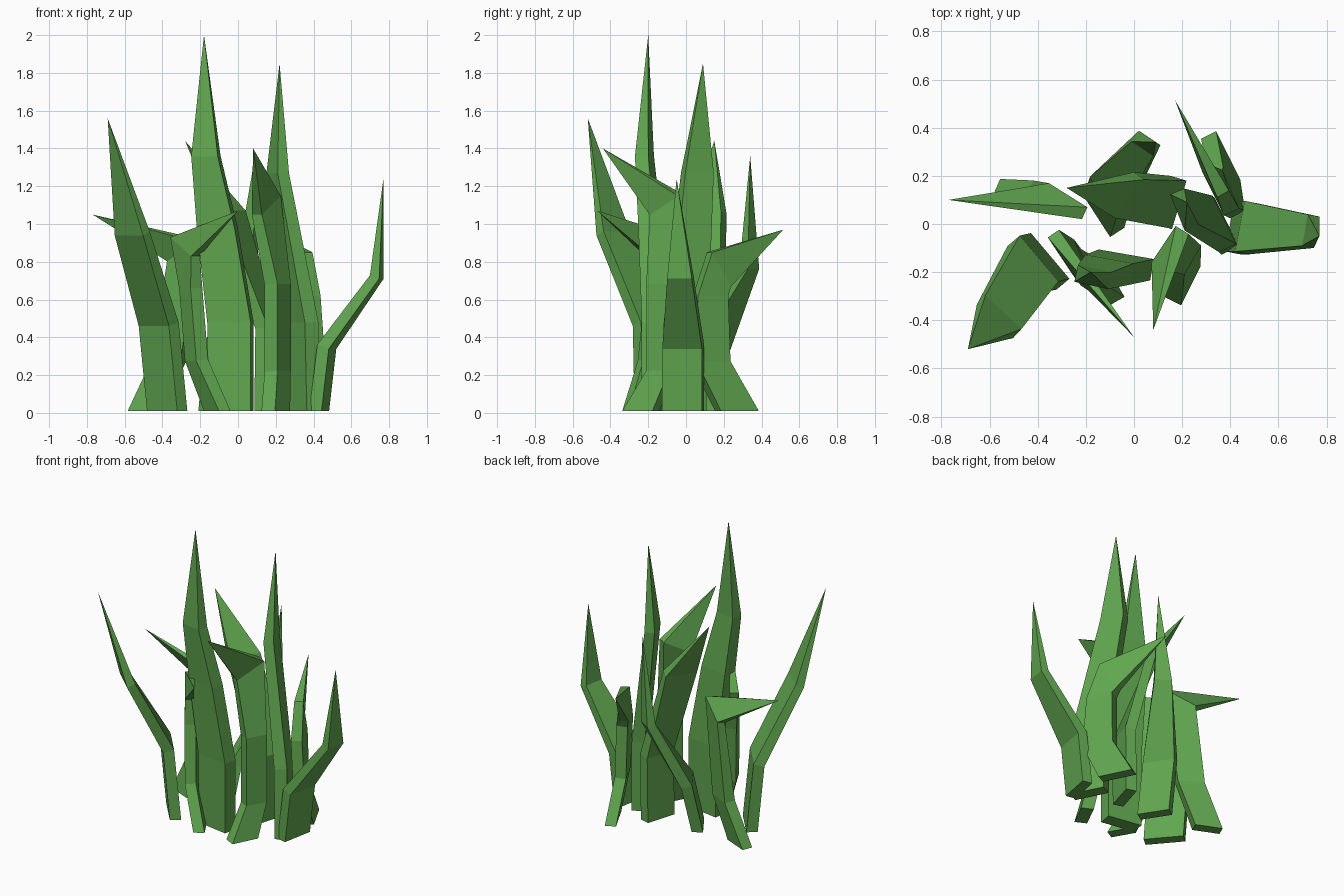
import bpy, bmesh
from mathutils import Vector as V

green = bpy.data.materials.new("leaf_green")
green.diffuse_color = (0.12, 0.385, 0.08, 1)


def blade(name, t, stations, tip):
    """Tapered flat blade: rectangular rings (centre, half-width vector) closing in a point."""
    bm = bmesh.new()
    pts = [V(c) for c, _ in stations] + [V(tip)]
    rings = []
    for i, (c, w) in enumerate(stations):
        c, w = V(c), V(w)
        if i == 0:
            tangent = V((0, 0, 1))          # flat base on the ground
        else:
            tangent = (pts[i] - pts[i - 1]).normalized() + (pts[i + 1] - pts[i]).normalized()
        last = i == len(stations) - 1
        d = w.cross(tangent).normalized() * t * (0.8 if last else 1)
        rings.append([bm.verts.new(c + a * w + b * d)
                      for a, b in ((-1, -1), (1, -1), (1, 1), (-1, 1))])
    bm.faces.new(rings[0])
    for lo, hi in zip(rings, rings[1:]):
        for k in range(4):
            bm.faces.new((lo[k], lo[(k + 1) % 4], hi[(k + 1) % 4], hi[k]))
    point = bm.verts.new(tip)
    for k in range(4):
        bm.faces.new((rings[-1][k], rings[-1][(k + 1) % 4], point))
    bmesh.ops.recalc_face_normals(bm, faces=bm.faces)
    me = bpy.data.meshes.new(name)
    bm.to_mesh(me)
    bm.free()
    me.materials.append(green)
    bpy.context.collection.objects.link(bpy.data.objects.new(name, me))


# Tall upright blades
blade("tall_front_blade", 0.045, [
    ((-0.04, -0.17, 0.01), (0.115, -0.02, 0)),
    ((-0.04, -0.17, 0.48), (0.115, -0.02, 0)),
    ((-0.11, -0.19, 0.98), (0.10, -0.018, 0)),
    ((-0.17, -0.22, 1.36), (0.07, -0.015, 0))], (-0.18, -0.20, 2.0))
blade("tall_right_blade", 0.04, [
    ((0.35, -0.01, 0.01), (0.05, -0.10, 0)),
    ((0.34, 0.0, 0.48), (0.05, -0.10, 0)),
    ((0.21, 0.06, 1.27), (0.03, -0.075, 0))], (0.22, 0.09, 1.85))
blade("middle_back_blade", 0.035, [
    ((0.15, 0.09, 0.01), (0.03, 0.10, 0)),
    ((0.155, 0.09, 0.45), (0.03, 0.10, 0)),
    ((-0.04, 0.12, 1.06), (0.06, 0.08, 0))], (-0.28, 0.15, 1.44))

# Blades leaning outward
blade("left_blade", 0.035, [
    ((-0.375, -0.155, 0.01), (0.08, -0.095, 0)),
    ((-0.42, -0.165, 0.47), (0.08, -0.095, 0)),
    ((-0.56, -0.385, 0.95), (0.075, -0.07, 0))], (-0.69, -0.52, 1.56))
blade("right_blade", 0.033, [
    ((0.43, -0.015, 0.01), (0.02, 0.105, 0)),
    ((0.47, -0.015, 0.35), (0.02, 0.105, 0)),
    ((0.735, -0.03, 0.72), (0.012, 0.065, 0))], (0.77, -0.05, 1.24))
blade("back_blade", 0.035, [
    ((-0.125, 0.05, 0.01), (0.055, -0.085, 0)),
    ((-0.10, 0.13, 0.34), (0.055, -0.085, 0)),
    ((0.05, 0.335, 0.77), (0.045, -0.03, 0))], (0.09, 0.34, 1.36))

# Blades with sharply bent tips
blade("front_left_bent_blade", 0.035, [
    ((-0.11, -0.25, 0.01), (0.04, -0.07, 0)),
    ((-0.22, -0.18, 0.28), (0.03, -0.06, 0)),
    ((-0.25, -0.14, 0.66), (0.03, -0.06, 0)),
    ((-0.28, -0.12, 0.88), (0.055, -0.08, -0.05))], (0.0, -0.47, 1.07))
blade("left_bent_blade", 0.035, [
    ((-0.49, 0.12, 0.01), (0.08, -0.035, 0)),
    ((-0.36, 0.11, 0.29), (0.075, -0.04, 0)),
    ((-0.285, 0.095, 0.86), (0.08, -0.05, 0.05))], (-0.77, 0.10, 1.05))
blade("back_right_bent_blade", 0.035, [
    ((0.36, 0.27, 0.01), (-0.05, 0.10, 0)),
    ((0.385, 0.13, 0.27), (-0.045, 0.09, 0)),
    ((0.37, 0.13, 0.62), (-0.035, 0.08, 0)),
    ((0.34, 0.175, 0.76), (-0.03, 0.05, -0.09))], (0.17, 0.515, 0.97))
blade("front_right_bent_blade", 0.04, [
    ((0.20, -0.24, 0.01), (0.04, 0.08, 0)),
    ((0.21, -0.13, 0.22), (0.035, 0.06, 0)),
    ((0.21, -0.13, 0.68), (0.035, 0.06, 0)),
    ((0.15, -0.10, 1.10), (0.05, 0.075, 0.05))], (0.08, -0.44, 1.40))
